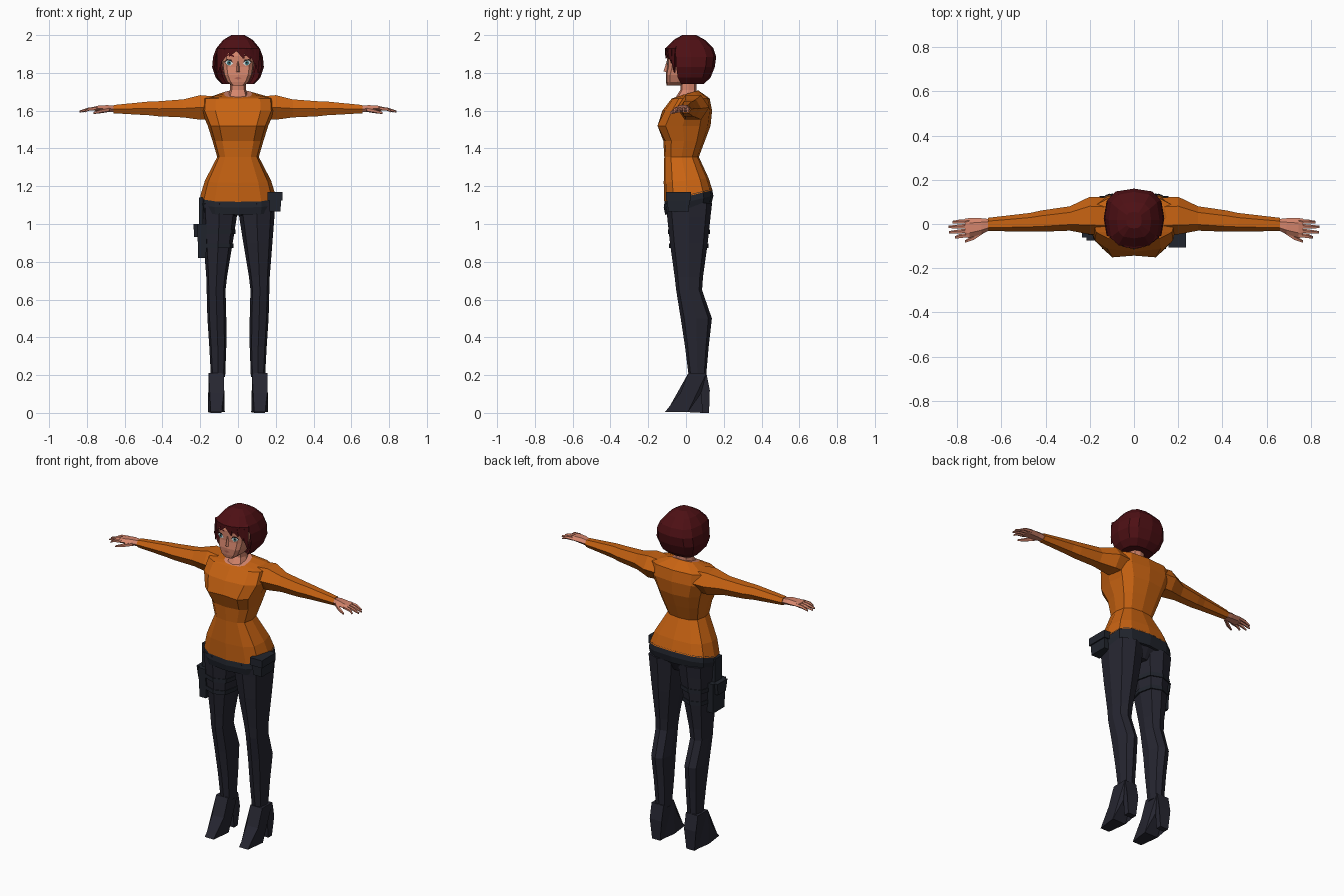
import bpy, bmesh, math
from mathutils import Vector


def material(name, rgb):
    m = bpy.data.materials.new(name)
    m.diffuse_color = (*rgb, 1)
    return m


ORANGE = material("orange_knit", (0.58, 0.125, 0.006))
NAVY = material("dark_navy", (0.019, 0.019, 0.030))
LEATHER = material("dark_leather", (0.015, 0.018, 0.026))
HAIR = material("dark_red_hair", (0.075, 0.005, 0.007))
SKIN = material("skin", (0.66, 0.235, 0.15))
LIP = material("lip", (0.42, 0.12, 0.085))
WHITE = material("eye_white", (0.72, 0.75, 0.75))
TEAL = material("iris_teal", (0.05, 0.18, 0.20))
BLACK = material("lash_black", (0.012, 0.006, 0.006))


def finish(bm, name, *mats):
    bmesh.ops.recalc_face_normals(bm, faces=bm.faces)
    me = bpy.data.meshes.new(name)
    bm.to_mesh(me)
    bm.free()
    for m in mats:
        me.materials.append(m)
    ob = bpy.data.objects.new(name, me)
    bpy.context.collection.objects.link(ob)
    return ob


def loft(name, rings, *mats, top_mat=0):
    """Skin a list of equal-length point rings and cap both ends."""
    bm = bmesh.new()
    vs = [[bm.verts.new(p) for p in r] for r in rings]
    n = len(vs[0])
    for a, b in zip(vs, vs[1:]):
        for i in range(n):
            bm.faces.new((a[i], a[(i + 1) % n], b[(i + 1) % n], b[i]))
    bm.faces.new(vs[0])
    bm.faces.new(vs[-1]).material_index = top_mat
    return finish(bm, name, *mats)


def spow(v, e):
    return math.copysign(abs(v) ** e, v)


def level(z, hw, yf, yb, n=12, e=0.7, tilt=0.0, cx=0.0, turn=0.0):
    """Horizontal rounded ring from front yf to back yb; tilt raises the back."""
    out = []
    for i in range(n):
        a = 2 * math.pi * (i + turn) / n
        y = (yf + yb) / 2 + (yb - yf) / 2 * spow(math.sin(a), e)
        out.append(Vector((cx + hw * spow(math.cos(a), e), y, z + tilt * y)))
    return out


def limb(x, y, z, hy, hz, s, n=6):
    """Ring across a limb that runs along x."""
    return [Vector((s * x, y + hy * math.cos(2 * math.pi * i / n),
                    z + hz * math.sin(2 * math.pi * i / n))) for i in range(n)]


def block(name, lo, hi, mat, taper=1.0):
    """Box whose bottom is scaled by taper."""
    c = [(lo[i] + hi[i]) / 2 for i in range(3)]
    h = [(hi[i] - lo[i]) / 2 for i in range(3)]
    rings = [[(c[0] + sx * h[0] * t, c[1] + sy * h[1] * t, z)
              for sx, sy in ((-1, -1), (1, -1), (1, 1), (-1, 1))]
             for z, t in ((lo[2], taper), (hi[2], 1))]
    return loft(name, rings, mat)


def plate(name, pts, mat, y_of, s=1):
    """Flat patch lying on the face."""
    bm = bmesh.new()
    bm.faces.new([bm.verts.new((s * x, y_of(x), z)) for x, z in pts])
    ob = finish(bm, name, mat)
    if ob.data.polygons[0].normal.y > 0:
        ob.data.flip_normals()
    return ob


# Sweater body
T = [level(1.145, .20, -.115, .14, tilt=.24), level(1.23, .175, -.118, .12, tilt=.1),
     level(1.355, .11, -.115, .068), level(1.44, .135, -.12, .10),
     level(1.52, .16, -.165, .13), level(1.60, .195, -.125, .138),
     level(1.665, .19, -.075, .125), level(1.688, .075, -.06, .065, tilt=.3)]
T[4][9].y += .022
loft("sweater", T, ORANGE, SKIN, top_mat=1)

# Neck and head
loft("neck", [level(1.67, .055, -.055, .06, 8), level(1.71, .042, -.03, .055, 8),
              level(1.80, .042, -.03, .055, 8)], SKIN)
loft("head", [level(1.732, .032, -.102, -.03, e=.6), level(1.752, .06, -.106, .02, e=.6),
              level(1.79, .076, -.107, .05, e=.5), level(1.83, .083, -.10, .08, e=.5),
              level(1.89, .086, -.10, .09, e=.5), level(1.95, .07, -.08, .09, e=.5)], SKIN)
loft("nose", [[(-.013, -.098, 1.802), (.013, -.098, 1.802), (0, -.119, 1.808)],
              [(-.005, -.096, 1.86), (.005, -.096, 1.86), (0, -.103, 1.86)]], SKIN)
plate("lips", [(-.02, 1.772), (0, 1.764), (.02, 1.772), (0, 1.78)], LIP,
      lambda x: -.1095 + .07 * abs(x))

# Eyes and brows
for s in (-1, 1):
    skin_y = lambda d: (lambda x: -.101 - d + .1 * abs(x))
    plate("eye_white", [(.026, 1.85), (.038, 1.839), (.058, 1.842), (.07, 1.856),
                        (.055, 1.867), (.038, 1.864)], WHITE, skin_y(.001), s)
    plate("iris", [(.038, 1.846), (.048, 1.839), (.057, 1.846), (.057, 1.859),
                   (.047, 1.866), (.038, 1.859)], TEAL, skin_y(.002), s)
    plate("pupil", [(.043, 1.85), (.051, 1.85), (.051, 1.858), (.043, 1.858)],
          BLACK, skin_y(.003), s)
    plate("lash", [(.024, 1.851), (.038, 1.863), (.056, 1.866), (.074, 1.858),
                   (.058, 1.873), (.036, 1.87)], BLACK, skin_y(.004), s)
    plate("brow", [(.02, 1.884), (.05, 1.892), (.074, 1.882), (.05, 1.899), (.02, 1.892)],
          HAIR, skin_y(.003), s)

# Bobbed hair with the front set back around the face
H = [level(1.742, .088, -.055, .095), level(1.775, .118, -.085, .13),
     level(1.83, .137, -.10, .152), level(1.885, .132, -.105, .16),
     level(1.93, .115, -.108, .145), level(1.975, .078, -.065, .10),
     level(2.0, .035, -.02, .055)]
for r in H[:4]:
    for i in (8, 9, 10):
        r[i].y = -.005
        r[i].x *= 1.1
loft("hair", H, HAIR)

# Fringe locks: left edge, right edge, tip x, tip z
for x0, x1, xt, zt in ((-.112, -.06, -.108, 1.80), (-.085, -.03, -.083, 1.865),
                       (-.05, .01, -.045, 1.888), (-.02, .035, .03, 1.875),
                       (.005, .06, .066, 1.872), (.04, .095, .09, 1.85),
                       (.07, .114, .108, 1.80)):
    fy = lambda x, d=0: -.113 + 4.2 * x * x + d
    xm = (x0 + x1) / 2
    loft("fringe_lock", [[(x0, fy(x0), 1.93), (x1, fy(x1), 1.93), (xm, fy(xm, .03), 1.945)],
                         [(xt - .003, fy(xt), zt), (xt + .003, fy(xt), zt),
                          (xt, fy(xt, .008), zt + .003)]], HAIR)

# Belt and hips
loft("belt", [level(1.075, .195, -.11, .135, tilt=.24), level(1.115, .203, -.118, .145, tilt=.24),
              level(1.152, .198, -.112, .138, tilt=.24)], LEATHER)
loft("hips", [level(1.045, .10, -.06, .09), level(1.09, .19, -.105, .13, tilt=.2)], NAVY)

for s in (-1, 1):
    # Sleeve
    loft("sleeve", [limb(.13, .035, 1.615, .085, .07, s), limb(.20, .038, 1.617, .085, .075, s),
                    limb(.29, .025, 1.612, .055, .055, s), limb(.42, .013, 1.61, .048, .046, s),
                    limb(.47, .008, 1.612, .042, .042, s), limb(.66, -.002, 1.608, .03, .025, s)],
         ORANGE)
    # Palm, fingers and thumb
    loft("palm", [limb(.65, -.002, 1.608, .024, .019, s), limb(.69, -.01, 1.612, .036, .02, s),
                  limb(.745, -.018, 1.612, .045, .016, s), limb(.765, -.018, 1.61, .042, .011, s)],
         SKIN)
    for y, tip, ye in ((.012, .822, .008), (-.01, .84, -.014), (-.031, .836, -.038),
                       (-.05, .81, -.062)):
        loft("finger", [limb(.745, y, 1.612, .011, .01, s, 5), limb(.79, (y + ye) / 2, 1.608, .01, .009, s, 5),
                        limb(tip, ye, 1.595, .006, .005, s, 5)], SKIN)
    loft("thumb", [limb(.68, -.03, 1.606, .014, .013, s, 5), limb(.725, -.062, 1.597, .012, .011, s, 5),
                   limb(.765, -.08, 1.588, .006, .006, s, 5)], SKIN)

    # Trouser leg: height, inner x, outer x, front y, back y
    rows = ((.19, .068, .143, .015, .106), (.35, .062, .152, -.005, .12),
            (.50, .062, .162, -.028, .137), (.65, .066, .166, -.052, .085),
            (.72, .058, .168, -.06, .09), (.90, .028, .182, -.085, .115),
            (1.04, .006, .193, -.10, .13), (1.11, .0, .197, -.108, .138))
    loft("leg", [level(z, (b - a) / 2, f, k, 8, .75, cx=s * (a + b) / 2)
                 for z, a, b, f, k in rows], NAVY)

    # Heeled boot: side profile widened across x
    prof = [(.012, .21), (.108, .21), (.126, .12), (.122, .0), (.088, .0), (.078, .10),
            (.01, .004), (-.112, .004), (-.09, .028), (-.03, .105)]
    bm = bmesh.new()
    sides = []
    for e in (-1, 1):
        sides.append([bm.verts.new((s * .115 + e * (.04 if z > .1 else .027 if y > .05 else
                                    .03 if y < -.08 else .045), y, z)) for y, z in prof])
    n = len(prof)
    for i in range(n):
        j = (i + 1) % n
        bm.faces.new((sides[0][i], sides[0][j], sides[1][j], sides[1][i]))
    for v in sides:
        bm.faces.new(v)
    bmesh.ops.triangulate(bm, faces=[f for f in bm.faces if len(f.verts) > 4])
    finish(bm, "boot", NAVY)

# Hip pouch with flap
pouch = block("hip_pouch", (.165, -.10, 1.065), (.228, .02, 1.15), LEATHER, .92)
flap = block("pouch_flap", (.155, -.106, 1.125), (.235, .026, 1.17), LEATHER)

# Thigh holster with straps
block("holster", (-.215, -.075, .82), (-.165, .05, 1.0), LEATHER, .85)
block("holster_grip", (-.236, -.06, .93), (-.195, .035, 1.0), LEATHER, .8)
block("holster_hanger", (-.207, -.05, .98), (-.185, .02, 1.14), LEATHER)
for z, a, b, f, k in ((.885, .024, .186, -.089, .118), (.96, .012, .192, -.096, .126)):
    loft("thigh_strap", [level(z + d, (b - a) / 2, f, k, 8, .75, cx=-(a + b) / 2)
                         for d in (-.012, .012)], LEATHER)
